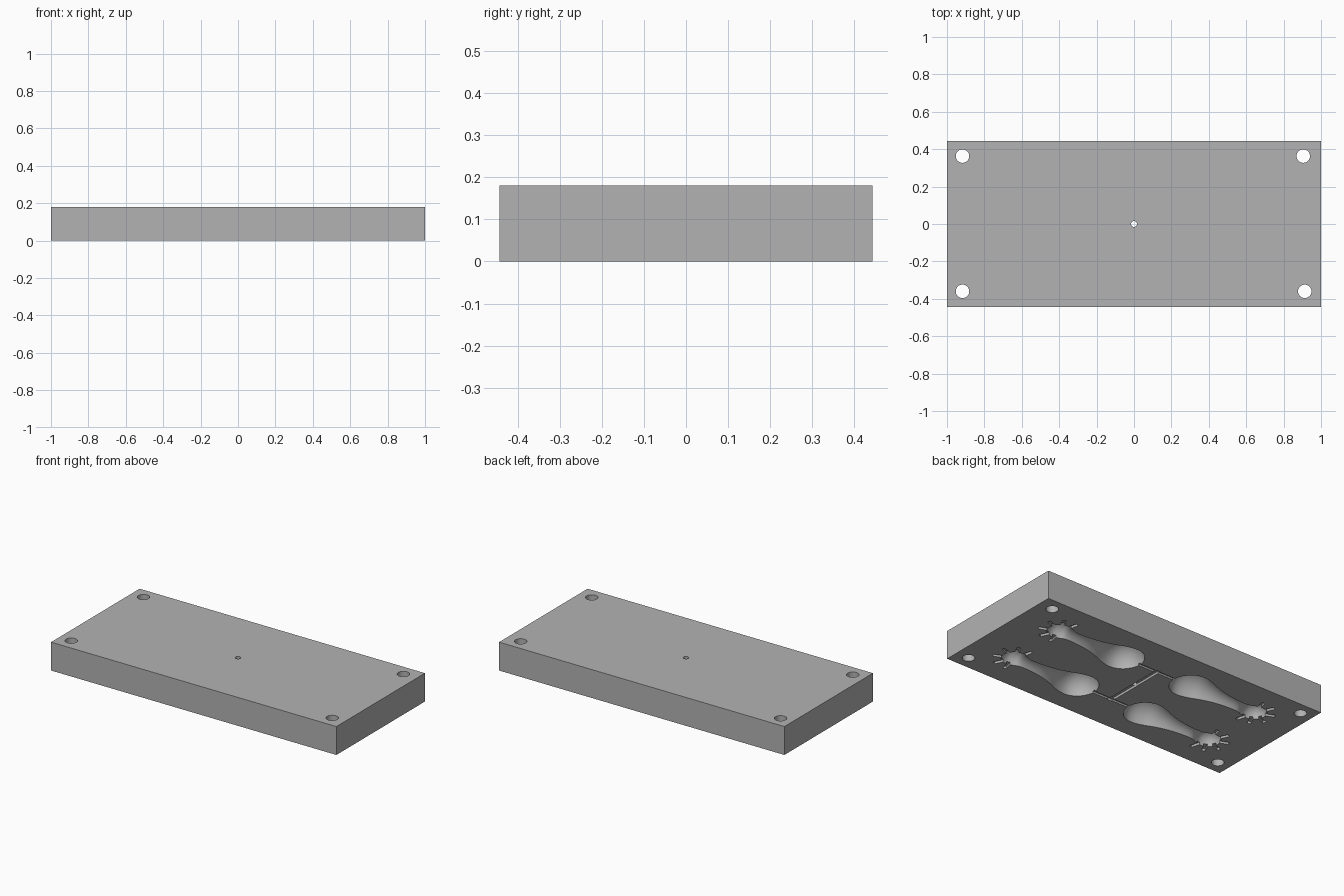
import bpy, bmesh
from math import sin, cos, pi, radians
from mathutils import Matrix, Vector

cube = bpy.data.objects.get("Cube")
if cube:
    bpy.data.objects.remove(cube)

WIDTH, DEPTH, HEIGHT = 2.0, 0.886, 0.18

grey = bpy.data.materials.new("plain grey")
grey.use_nodes = True
grey.diffuse_color = (0.45, 0.45, 0.45, 1)
grey.node_tree.nodes["Principled BSDF"].inputs["Base Color"].default_value = (0.45, 0.45, 0.45, 1)


def finish(bm, name):
    bmesh.ops.recalc_face_normals(bm, faces=bm.faces)
    mesh = bpy.data.meshes.new(name)
    bm.to_mesh(mesh)
    bm.free()
    mesh.materials.append(grey)
    obj = bpy.data.objects.new(name, mesh)
    bpy.context.collection.objects.link(obj)
    return obj


def box(name, centre, size, angle=0):
    bm = bmesh.new()
    bmesh.ops.create_cube(bm, size=1, matrix=Matrix.Translation(centre)
                          @ Matrix.Rotation(angle, 4, "Z") @ Matrix.Diagonal((*size, 1)))
    return finish(bm, name)


def rod(name, x, y, radius):
    bm = bmesh.new()
    bmesh.ops.create_cone(bm, cap_ends=True, segments=32, radius1=radius, radius2=radius,
                          depth=1, matrix=Matrix.Translation((x, y, 0)))
    return finish(bm, name)


def turned(name, profile, y, side, sides=40):
    """Solid of revolution about a line parallel to x."""
    bm = bmesh.new()
    rings = []
    for x, r in profile:
        rings.append([bm.verts.new((side * x, y + r * cos(2 * pi * (i + 0.5) / sides),
                                    r * sin(2 * pi * (i + 0.5) / sides))) for i in range(sides)])
    for a, b in zip(rings, rings[1:]):
        for i in range(sides):
            j = (i + 1) % sides
            bm.faces.new((a[i], a[j], b[j], b[i]))
    bm.faces.new(rings[0])
    bm.faces.new(rings[-1])
    return finish(bm, name)


def smooth_profile(points, steps=4):
    """Catmull-Rom curve through the profile points."""
    p = [Vector(q) for q in points]
    p = [p[0]] + p + [p[-1]]
    out = []
    for a, b, c, d in zip(p, p[1:], p[2:], p[3:]):
        for k in range(steps):
            t = k / steps
            out.append(0.5 * (2 * b + (c - a) * t + (2 * a - 5 * b + 4 * c - d) * t * t
                              + (3 * b - a - 3 * c + d) * t ** 3))
    return out + [p[-1]]


plate = box("mould_plate", (0, 0, HEIGHT / 2), (WIDTH, DEPTH, HEIGHT))
cutters = []

# Corner bolt holes and the central pouring hole
for x, y in ((-0.917, 0.363), (0.905, 0.363), (-0.917, -0.36), (0.913, -0.36)):
    cutters.append(rod("bolt_hole", x, y, 0.036))
cutters.append(rod("pouring_hole", 0, 0, 0.016))

# Channels feeding the cavities
cutters.append(box("cross_channel", (0, 0, 0), (0.03, 0.43, 0.03)))
for y in (-0.2, 0.2):
    cutters.append(box("long_channel", (0, y, 0), (0.32, 0.018, 0.022)))

# Four pear-shaped cavities, each with a knob and radiating fingers
body = smooth_profile([(0.125, 0.004), (0.135, 0.045), (0.165, 0.09), (0.21, 0.117),
                       (0.26, 0.122), (0.32, 0.108), (0.39, 0.08), (0.47, 0.058),
                       (0.56, 0.047), (0.63, 0.047), (0.67, 0.062), (0.71, 0.072),
                       (0.75, 0.062), (0.777, 0.035), (0.785, 0.004)])
for side in (-1, 1):
    for y in (-0.2, 0.2):
        cutters.append(turned("body_cavity", body, y, side))
        for degrees in (-105, -64, -22, 22, 64, 105):
            a = radians(degrees)
            reach = 0.088
            cutters.append(box("finger_cavity",
                               (side * (0.715 + reach * cos(a)), y + reach * sin(a), 0),
                               (0.07, 0.022, 0.03), side * a))

# Carve the plate
bpy.context.view_layer.objects.active = plate
for cutter in cutters:
    mod = plate.modifiers.new("carve", "BOOLEAN")
    mod.operation, mod.solver, mod.object = "DIFFERENCE", "EXACT", cutter
    bpy.ops.object.modifier_apply(modifier=mod.name)
    bpy.data.objects.remove(cutter)

bpy.ops.object.select_all(action="DESELECT")
plate.select_set(True)
bpy.ops.object.shade_smooth_by_angle(angle=radians(30))
